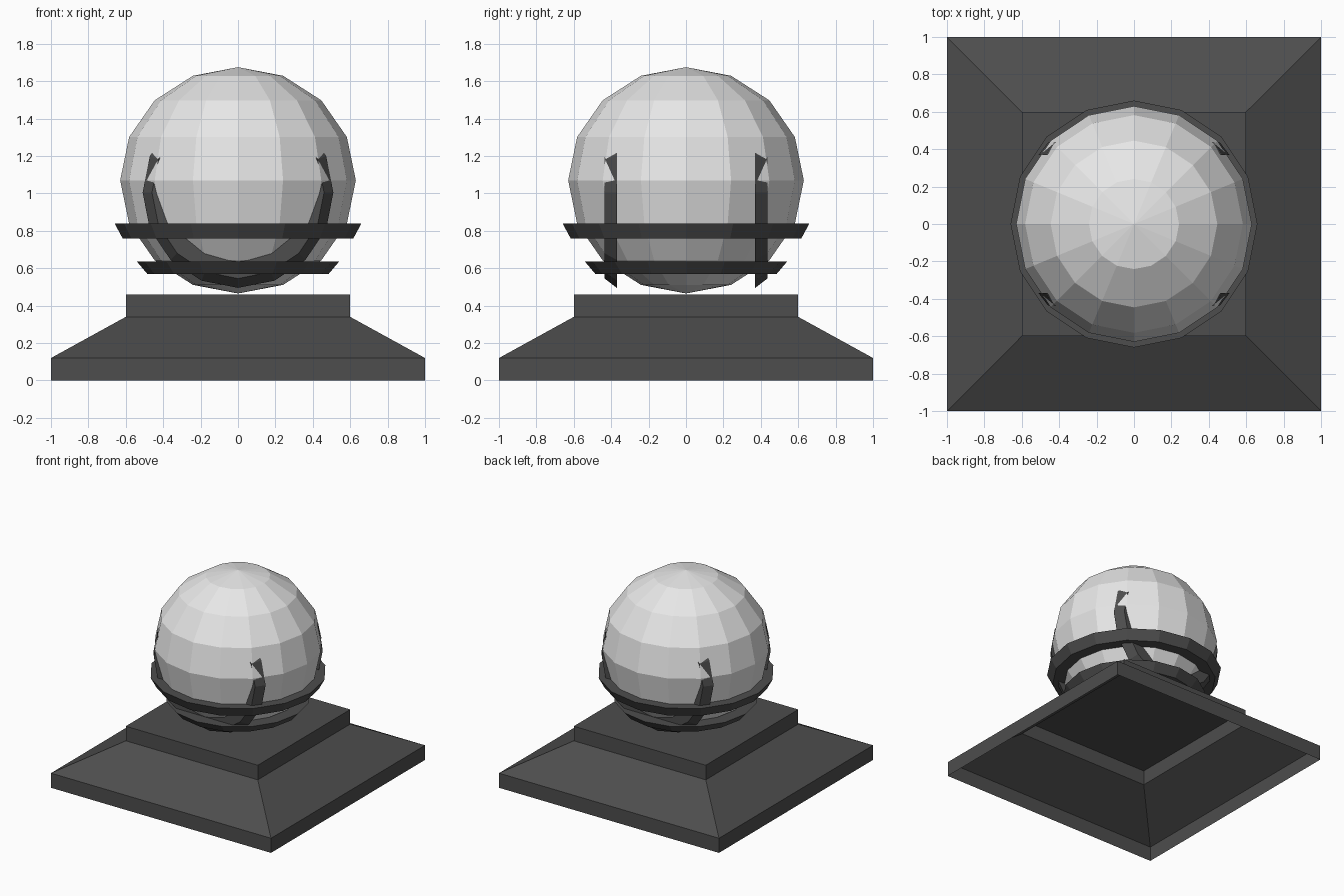
import bpy, bmesh, math
from mathutils import Matrix

if "Cube" in bpy.data.objects:
    bpy.data.objects.remove(bpy.data.objects["Cube"])


def material(name, value):
    m = bpy.data.materials.new(name)
    m.diffuse_color = (value, value, value, 1)
    m.use_nodes = True
    m.node_tree.nodes["Principled BSDF"].inputs["Base Color"].default_value = m.diffuse_color
    return m


DARK = material("dark grey", 0.075)
LIGHT = material("light grey", 0.8)


def finish(name, bm, mat):
    mesh = bpy.data.meshes.new(name)
    bm.to_mesh(mesh)
    bm.free()
    mesh.materials.append(mat)
    obj = bpy.data.objects.new(name, mesh)
    bpy.context.collection.objects.link(obj)
    return obj


def ring(name, section, matrix=Matrix(), sides=16):
    """Closed (radius, height) section turned about the local z axis."""
    bm = bmesh.new()
    loops = []
    for i in range(sides):
        a = 2 * math.pi * i / sides
        loops.append([bm.verts.new((r * math.cos(a), r * math.sin(a), h)) for r, h in section])
    n = len(section)
    for i in range(sides):
        p, q = loops[i], loops[(i + 1) % sides]
        for j in range(n):
            k = (j + 1) % n
            bm.faces.new((p[j], q[j], q[k], p[k]))
    bmesh.ops.transform(bm, matrix=matrix, verts=bm.verts)
    bmesh.ops.recalc_face_normals(bm, faces=bm.faces)
    return finish(name, bm, DARK)


# Hollow square base: skirt, slope, riser and top, open underneath
bm = bmesh.new()
levels = []
for half, z in [(1, 0), (1, 0.12), (0.6, 0.34), (0.6, 0.46)]:
    levels.append([bm.verts.new((sx * half, sy * half, z))
                   for sx, sy in ((-1, -1), (1, -1), (1, 1), (-1, 1))])
for lo, hi in zip(levels, levels[1:]):
    for i in range(4):
        j = (i + 1) % 4
        bm.faces.new((lo[i], lo[j], hi[j], hi[i]))
bm.faces.new(levels[-1])
finish("base", bm, DARK)

# Faceted ball, slightly squashed, resting on the base
bm = bmesh.new()
bmesh.ops.create_uvsphere(
    bm, u_segments=16, v_segments=8, radius=1,
    matrix=Matrix.Translation((0, 0, 1.07)) @ Matrix.Diagonal((0.63, 0.63, 0.605, 1)))
finish("ball", bm, LIGHT)

# Horizontal tapered bands around the lower half of the ball
ring("upper_band", [(0.50, 0.76), (0.617, 0.76), (0.66, 0.84), (0.56, 0.84)])
ring("lower_band", [(0.30, 0.57), (0.485, 0.57), (0.54, 0.635), (0.42, 0.635)])

# Upright tapered hoops, front and back, mostly sunk into the ball
for name, angle in (("front_hoop", 90), ("back_hoop", -90)):
    ring(name, [(0.40, 0.37), (0.51, 0.37), (0.46, 0.435), (0.34, 0.435)],
         Matrix.Translation((0, 0, 1.005)) @ Matrix.Rotation(math.radians(angle), 4, 'X'))
